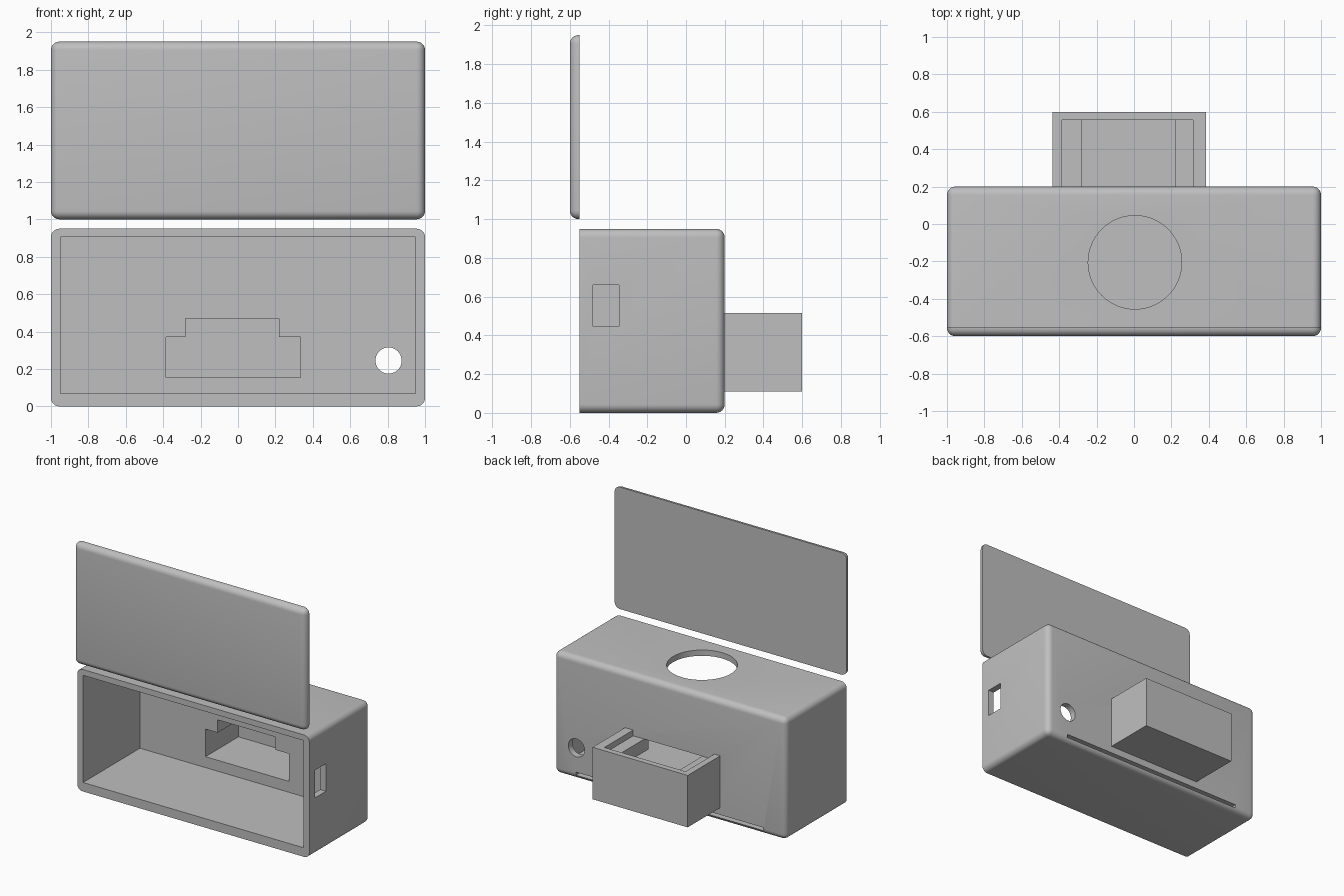
import bpy
import bmesh
import math
from mathutils import Matrix, Vector

old = bpy.data.objects.get("Cube")
if old:
    bpy.data.objects.remove(old, do_unlink=True)

# One plain grey plastic for everything
GREY = (0.52, 0.52, 0.52, 1)
grey = bpy.data.materials.new("grey plastic")
grey.use_nodes = True
grey.diffuse_color = GREY
grey.node_tree.nodes["Principled BSDF"].inputs["Base Color"].default_value = GREY

FRONT, SEAM, BACK = -0.6, -0.55, 0.2
WALL, ROUND = 0.05, 0.045


def finish(name, bm):
    mesh = bpy.data.meshes.new(name)
    bm.to_mesh(mesh)
    bm.free()
    mesh.materials.append(grey)
    obj = bpy.data.objects.new(name, mesh)
    bpy.context.collection.objects.link(obj)
    return obj


def box(name, xs, ys, zs, sharp_y=None):
    """Box between limits; with sharp_y, round every edge not lying in that plane."""
    bm = bmesh.new()
    bmesh.ops.create_cube(bm, size=1)
    for v in bm.verts:
        v.co = Vector(r[0] if c < 0 else r[1] for c, r in zip(v.co, (xs, ys, zs)))
    if sharp_y is not None:
        edges = [e for e in bm.edges
                 if any(abs(v.co.y - sharp_y) > 0.001 for v in e.verts)]
        bmesh.ops.bevel(bm, geom=edges, offset=ROUND, segments=6,
                        profile=0.5, affect='EDGES')
    return finish(name, bm)


def cylinder(name, centre, radius, depth, rotation):
    bm = bmesh.new()
    bmesh.ops.create_cone(bm, cap_ends=True, segments=64, radius1=radius,
                          radius2=radius, depth=depth,
                          matrix=Matrix.Translation(centre) @ rotation)
    return finish(name, bm)


def cut(obj, cutters):
    """Subtract each cutter in turn, then discard it."""
    for cutter in cutters:
        mod = obj.modifiers.new("cut", 'BOOLEAN')
        mod.operation, mod.solver, mod.object = 'DIFFERENCE', 'EXACT', cutter
        bpy.context.view_layer.update()
        result = bpy.data.meshes.new_from_object(
            obj.evaluated_get(bpy.context.evaluated_depsgraph_get()))
        obj.modifiers.clear()
        obj.data = result
        bpy.data.objects.remove(cutter, do_unlink=True)


def smooth(obj):
    bpy.ops.object.select_all(action='DESELECT')
    obj.select_set(True)
    bpy.context.view_layer.objects.active = obj
    bpy.ops.object.shade_smooth_by_angle(angle=math.radians(30))


# Hollow case, open at the front
case = box("case", (-1, 1), (SEAM, BACK), (0, 0.95), sharp_y=SEAM)
upright = Matrix.Identity(4)
lying = Matrix.Rotation(math.pi / 2, 4, 'X')
cut(case, [
    box("cavity", (-0.95, 0.95), (SEAM - 0.1, BACK - WALL), (0.07, 0.905)),
    cylinder("top_hole", (0.005, -0.205, 0.95), 0.25, 0.3, upright),
    cylinder("cable_hole", (0.805, BACK, 0.245), 0.07, 0.3, lying),
    box("side_port", (0.9, 1.1), (-0.48, -0.345), (0.445, 0.66)),
    box("tray_window", (-0.385, 0.335), (0.1, 0.3), (0.155, 0.47)),
    box("bottom_slot", (-0.81, 0.81), (0.14, 0.3), (0.03, 0.055)),
])
smooth(case)

# Separate front cover, raised above the case
cover = box("front_cover", (-1, 1), (FRONT, SEAM), (1.0, 1.95), sharp_y=SEAM)
smooth(cover)

# Open-topped tray on the back, joined to the case interior
tray = box("rear_tray", (-0.435, 0.385), (BACK, 0.6), (0.11, 0.515))
cut(tray, [
    box("tray_cavity", (-0.385, 0.335), (0.1, 0.555), (0.155, 0.47)),
    box("tray_opening", (-0.385, 0.315), (0.1, 0.555), (0.4, 0.6)),
])

# Ledges along both tray sides
for side, xs in (("right", (-0.385, -0.28)), ("left", (0.22, 0.335))):
    box(side + "_tray_ledge", xs, (BACK - WALL, 0.555), (0.37, 0.47))
